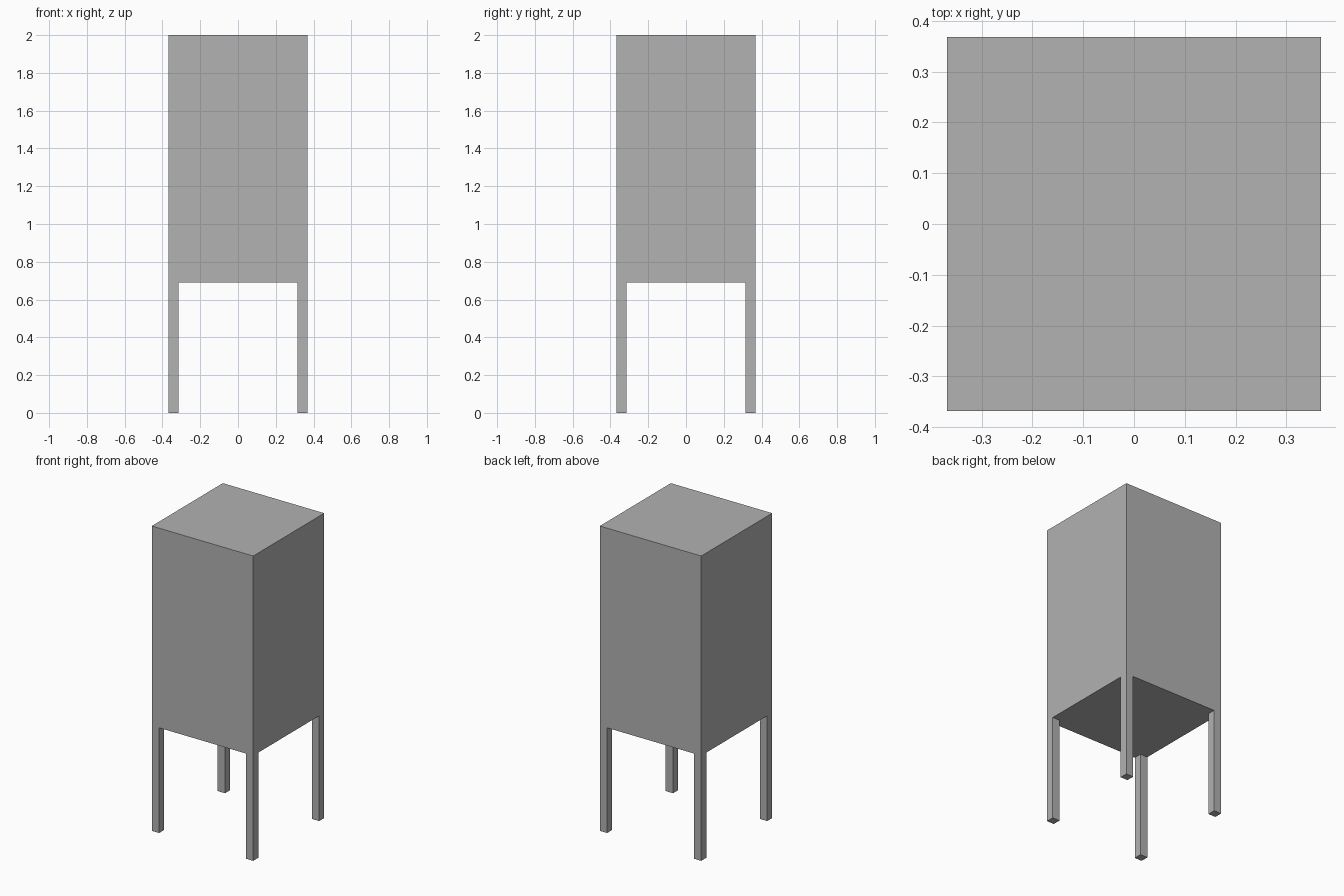
import bpy
import bmesh
from mathutils import Matrix

if "Cube" in bpy.data.objects:
    bpy.data.objects.remove(bpy.data.objects["Cube"])

HALF = 0.368      # half width of the box
INNER = 0.315     # inner face of each leg
FLOOR = 0.69      # underside of the box
TOP = 2.0

grey = bpy.data.materials.new("plain grey")
grey.diffuse_color = (0.445, 0.445, 0.445, 1.0)
grey.use_nodes = True
grey.node_tree.nodes["Principled BSDF"].inputs["Base Color"].default_value = grey.diffuse_color

# Box body
bm = bmesh.new()
size = Matrix.Diagonal((2 * HALF, 2 * HALF, TOP - FLOOR, 1))
bmesh.ops.create_cube(bm, size=1,
                      matrix=Matrix.Translation((0, 0, (TOP + FLOOR) / 2)) @ size)

# Cut the box along the inner leg lines
for axis in ((1, 0, 0), (0, 1, 0)):
    for side in (-INNER, INNER):
        bmesh.ops.bisect_plane(bm, geom=bm.verts[:] + bm.edges[:] + bm.faces[:],
                               plane_co=[side * a for a in axis], plane_no=axis)

# Legs: pull the four underside corners down to the ground
bm.normal_update()
corners = []
for f in bm.faces:
    c = f.calc_center_median()
    if f.normal.z < -0.9 and abs(c.x) > INNER and abs(c.y) > INNER:
        corners.append(f)
for f in corners:
    foot = bmesh.ops.extrude_discrete_faces(bm, faces=[f])["faces"][0]
    for v in foot.verts:
        v.co.z = 0.0

# Merge flush faces so the legs run cleanly into the box
bmesh.ops.remove_doubles(bm, verts=bm.verts[:], dist=1e-5)
bmesh.ops.dissolve_limit(bm, angle_limit=0.01, verts=bm.verts[:], edges=bm.edges[:])
bmesh.ops.recalc_face_normals(bm, faces=bm.faces[:])

mesh = bpy.data.meshes.new("box_on_legs")
bm.to_mesh(mesh)
bm.free()
mesh.materials.append(grey)
bpy.context.collection.objects.link(bpy.data.objects.new("box_on_legs", mesh))
